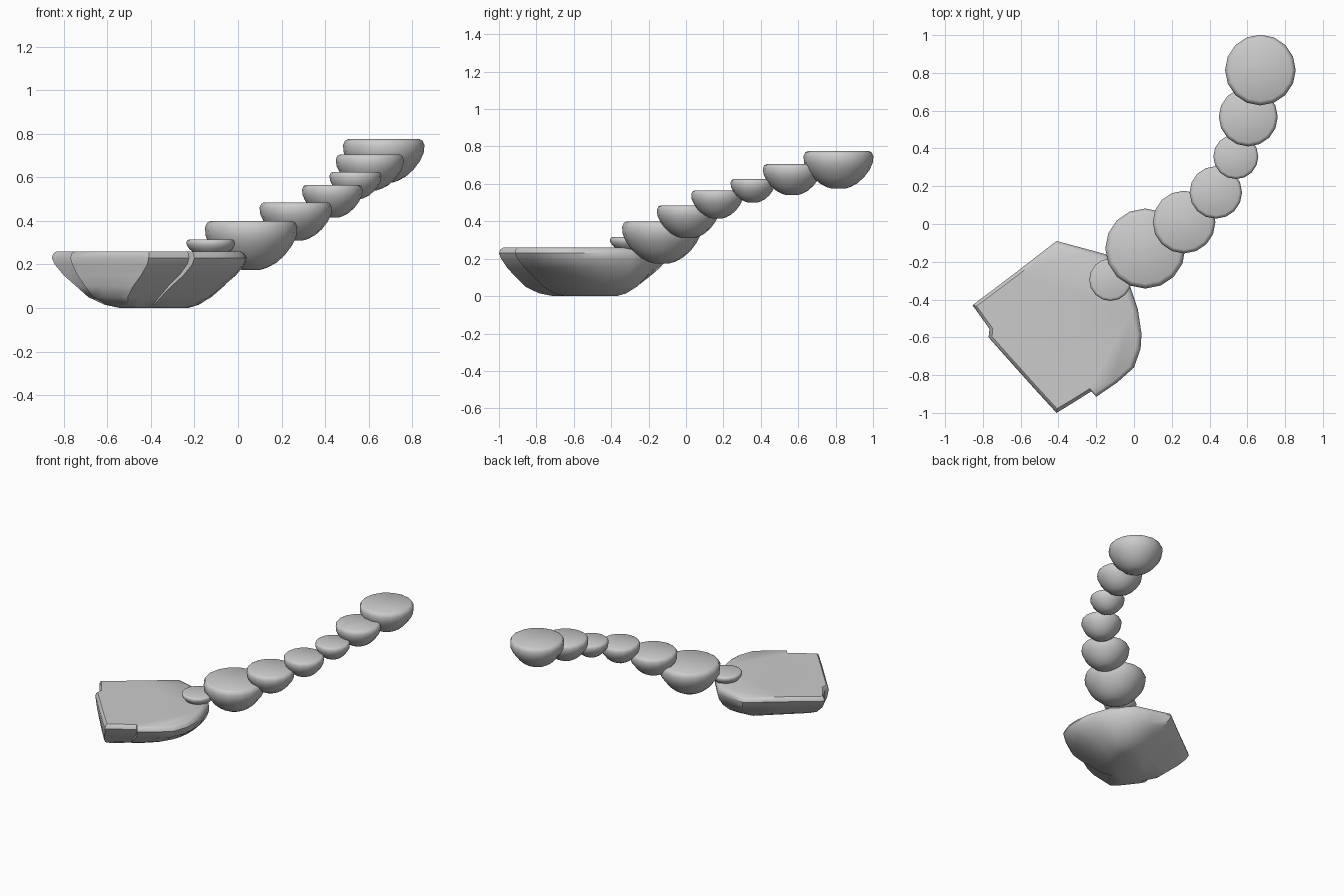
import bpy, bmesh, math

if "Cube" in bpy.data.objects:
    bpy.data.objects.remove(bpy.data.objects["Cube"])


def loft(name, rings, angle=40):
    """Skin a stack of closed rings (top to bottom) and cap both ends."""
    bm = bmesh.new()
    loops = [[bm.verts.new(p) for p in ring] for ring in rings]
    n = len(loops[0])
    for a, b in zip(loops, loops[1:]):
        for i in range(n):
            j = (i + 1) % n
            bm.faces.new((a[i], a[j], b[j], b[i]))
    bm.faces.new(loops[0])
    bm.faces.new(loops[-1][::-1])
    bmesh.ops.recalc_face_normals(bm, faces=bm.faces)
    mesh = bpy.data.meshes.new(name)
    bm.to_mesh(mesh)
    bm.free()
    obj = bpy.data.objects.new(name, mesh)
    bpy.context.collection.objects.link(obj)
    bpy.ops.object.select_all(action='DESELECT')
    obj.select_set(True)
    bpy.context.view_layer.objects.active = obj
    bpy.ops.object.shade_smooth_by_angle(angle=math.radians(angle))
    return obj


# Landing rock: broken outline, bowl underside cut steeply on its outer side
outline = [(-0.855, -0.43), (-0.63, -0.26), (-0.41, -0.09), (-0.28, -0.125),
           (-0.15, -0.16), (-0.03, -0.30), (0.02, -0.45), (0.04, -0.58),
           (0.035, -0.66), (0.00, -0.76), (-0.09, -0.84), (-0.20, -0.915),
           (-0.225, -0.885), (-0.32, -0.945), (-0.41, -1.0), (-0.52, -0.88),
           (-0.65, -0.735), (-0.77, -0.60), (-0.765, -0.555)]
# Each level: height, near and far limit along the path, width across the path
levels = [(0.26, -1.385, -0.36, 0.955), (0.25, -1.40, -0.33, 0.985),
          (0.23, -1.41, -0.31, 1.0), (0.20, -1.405, -0.31, 0.96),
          (0.15, -1.40, -0.33, 0.82), (0.10, -1.39, -0.37, 0.63),
          (0.05, -1.365, -0.44, 0.46), (0.015, -1.29, -0.53, 0.30),
          (0.0, -1.18, -0.62, 0.20)]
rings = []
for z, lo, hi, width in levels:
    ring = []
    for x, y in outline:
        u = lo + (x + y + 1.41) / 1.10 * (hi - lo)
        v = 0.15 + (x - y - 0.15) * width
        ring.append(((u + v) / 2, (u - v) / 2, z))
    rings.append(ring)
loft("landing_rock", rings)

# Stepping stones: flat top, rounded rim, tapering underside
profile = [(1.0, 0.88), (0.96, 0.955), (0.86, 1.0), (0.68, 0.98), (0.5, 0.89),
           (0.3, 0.73), (0.14, 0.54), (0.04, 0.34), (0.0, 0.2)]
stones = [(-0.125, -0.295, 0.112, 0.23, 0.315),
          (0.06, -0.13, 0.212, 0.175, 0.40),
          (0.265, 0.01, 0.166, 0.31, 0.485),
          (0.433, 0.167, 0.139, 0.415, 0.565),
          (0.539, 0.357, 0.119, 0.50, 0.625),
          (0.605, 0.567, 0.156, 0.54, 0.705),
          (0.669, 0.815, 0.187, 0.575, 0.775)]
SIDES = 16
for k, (cx, cy, r, z0, z1) in enumerate(stones, 1):
    rings = []
    for t, s in profile:
        rings.append([(cx + r * s * math.cos(2 * math.pi * i / SIDES),
                       cy + r * s * math.sin(2 * math.pi * i / SIDES),
                       z0 + t * (z1 - z0)) for i in range(SIDES)])
    loft(f"stepping_stone_{k}", rings, 50)
